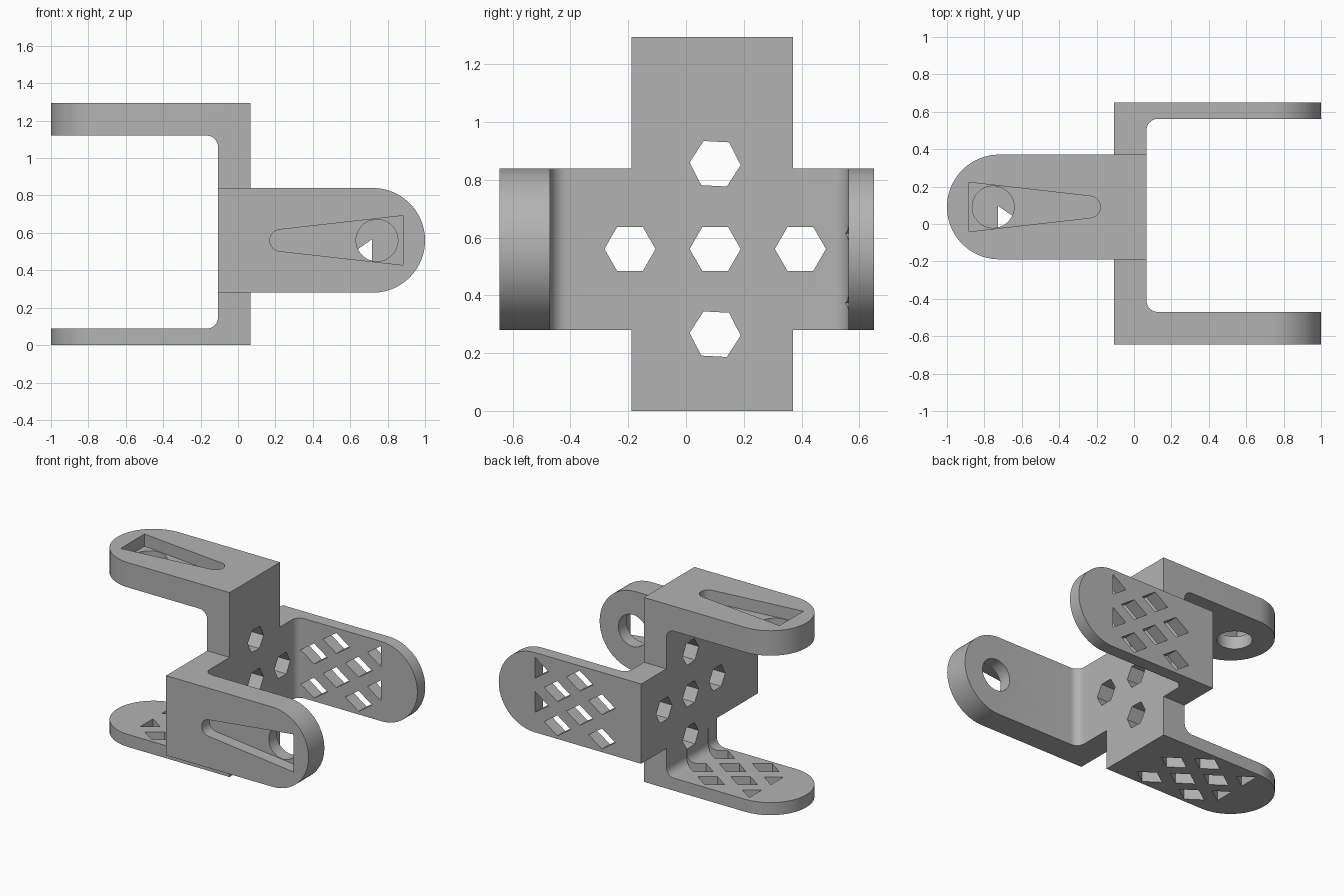
import bpy
import bmesh
from math import cos, sin, pi, radians
from mathutils import Vector

cube = bpy.data.objects.get("Cube")
if cube:
    bpy.data.objects.remove(cube, do_unlink=True)

grey = bpy.data.materials.new("matte grey")
grey.use_nodes = True
GREY = (0.45, 0.45, 0.45, 1)
grey.diffuse_color = GREY
grey.node_tree.nodes["Principled BSDF"].inputs["Base Color"].default_value = GREY

HALF = 0.6475      # half the distance across both arms
WIDTH = 0.28       # half the width of a bracket, also its tip radius
THICK, THIN = 0.175, 0.088


def arc(cx, cy, r, start, end, steps):
    """Points on an arc, angles in degrees."""
    angles = [radians(start + (end - start) * k / steps) for k in range(steps + 1)]
    return [(cx + r * cos(a), cy + r * sin(a)) for a in angles]


def prism(name, points, low, high, place):
    """Closed prism from an outline; place maps (u, v, height) into the model."""
    bm = bmesh.new()
    bottom = [bm.verts.new(place(u, v, low)) for u, v in points]
    top = [bm.verts.new(place(u, v, high)) for u, v in points]
    bm.faces.new(bottom)
    bm.faces.new(top)
    for k in range(len(points)):
        n = (k + 1) % len(points)
        bm.faces.new((bottom[k], bottom[n], top[n], top[k]))
    bmesh.ops.recalc_face_normals(bm, faces=bm.faces)
    mesh = bpy.data.meshes.new(name)
    bm.to_mesh(mesh)
    bm.free()
    mesh.materials.append(grey)
    obj = bpy.data.objects.new(name, mesh)
    bpy.context.collection.objects.link(obj)
    return obj


def combine(body, other, operation):
    """Apply a boolean and discard the helper."""
    mod = body.modifiers.new("boolean", "BOOLEAN")
    mod.operation = operation
    mod.solver = "EXACT"
    mod.object = other
    bpy.context.view_layer.objects.active = body
    bpy.ops.object.modifier_apply(modifier=mod.name)
    bpy.data.objects.remove(other, do_unlink=True)


def bracket(name, outer, inner, shift, to_model):
    """C-shaped bracket; local axes: x along arms, t across arms, w width."""
    def side(x, t, w):
        return to_model(x, t, w)

    def plan(x, w, t):
        return to_model(x, t, w)

    # C profile with filleted inside corners
    r, far = 0.06, 1.2
    low, high = THIN - HALF, HALF - THICK
    profile = [(outer, -HALF), (far, -HALF), (far, low)]
    profile += arc(inner + r, low + r, r, 270, 180, 8)
    profile += arc(inner + r, high - r, r, 180, 90, 8)
    profile += [(far, high), (far, HALF), (outer, HALF)]
    body = prism(name, profile, -0.4, 0.4, side)

    # rounded arm tips
    outline = [(-0.5, -WIDTH)] + arc(1 - WIDTH, 0, WIDTH, -90, 90, 40) + [(-0.5, WIDTH)]
    combine(body, prism("tip_shape", outline, -1, 1, plan), "INTERSECT")

    # tapered pocket and round hole in the thick arm
    pocket = [(0.883, 0.132)] + arc(0.228 + shift, 0, 0.058, 96, 264, 16) + [(0.883, -0.132)]
    combine(body, prism("pocket_cutter", pocket, HALF - 0.085, 1, plan), "DIFFERENCE")
    hole = arc(0.743 + shift, 0, 0.112, 0, 350, 35)
    combine(body, prism("hole_cutter", hole, high - 0.1, HALF - 0.04, plan), "DIFFERENCE")

    # lattice of diamonds, cut off to triangles at the tip, in the thin arm
    dx, dw, size = 0.173, 0.12, 0.6
    edge = 0.717 + shift
    a, b = dx * size, dw * size
    for column in range(4):
        for row in range(2):
            x = edge - dx * column
            w = -0.066 + 2 * dw * row - dw * (column % 2)
            if column % 2:
                w += 2 * dw if w < -WIDTH + b else 0
            diamond = [(x - a, w), (x, w - b), (x, w + b)]
            if column:
                diamond.insert(2, (x + a, w))
            combine(body, prism("lattice_cutter", diamond, -1, -0.4, plan), "DIFFERENCE")
    return body


# two brackets back to back, turned a quarter against each other
frame = bracket("crossed_bracket", -0.107, 0.067, 0,
                lambda x, t, w: Vector((x, 0.0025 - t, 0.56 + w)))
upright = bracket("upright_bracket", -0.067, 0.107, 0.01,
                  lambda x, t, w: Vector((-x, 0.091 + w, HALF + t)))
combine(frame, upright, "UNION")

# hexagonal holes through the shared plate
CY, CZ, GAP = 0.101, 0.561, 0.295
for dy, dz in ((0, 0), (1, 0), (-1, 0), (0, 1), (0, -1)):
    turn = -3 if dz else 0
    hexagon = arc(CY + GAP * dy, CZ + GAP * dz, 0.0885, turn, turn + 300, 5)
    cutter = prism("hexagon_cutter", hexagon, -0.3, 0.3,
                   lambda y, z, x: Vector((x, y, z)))
    combine(frame, cutter, "DIFFERENCE")

bpy.ops.object.select_all(action="DESELECT")
frame.select_set(True)
bpy.context.view_layer.objects.active = frame
bpy.ops.object.shade_smooth_by_angle(angle=radians(30))
